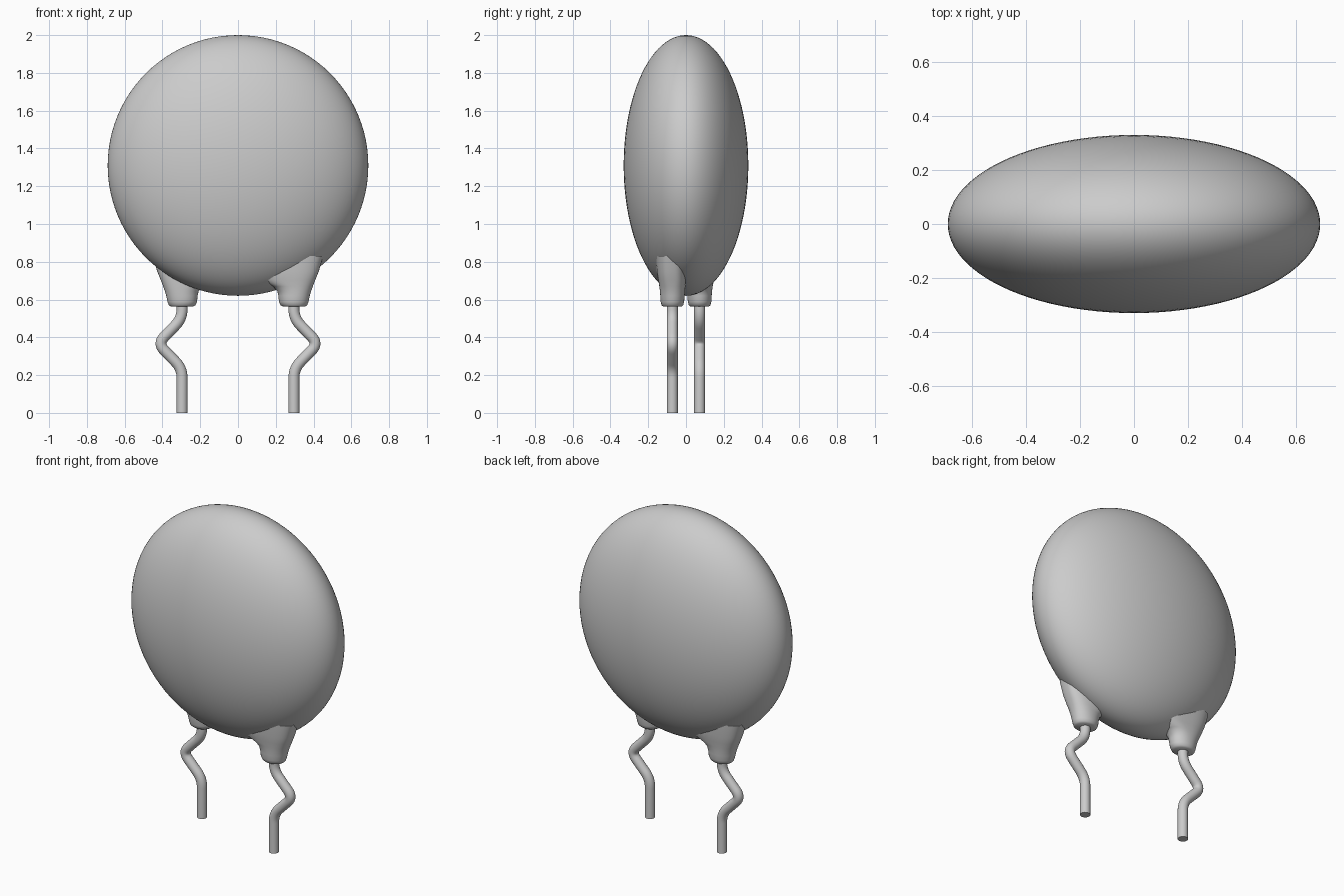
import bpy, bmesh, math
from mathutils import Vector, Matrix

if "Cube" in bpy.data.objects:
    bpy.data.objects.remove(bpy.data.objects["Cube"])

grey = bpy.data.materials.new("plain grey")
grey.diffuse_color = (0.6, 0.6, 0.6, 1)
grey.use_nodes = True
grey.node_tree.nodes["Principled BSDF"].inputs["Base Color"].default_value = grey.diffuse_color


def make(name, bm, angle=40):
    bmesh.ops.recalc_face_normals(bm, faces=bm.faces)
    me = bpy.data.meshes.new(name)
    bm.to_mesh(me)
    bm.free()
    ob = bpy.data.objects.new(name, me)
    bpy.context.collection.objects.link(ob)
    me.materials.append(grey)
    bpy.ops.object.select_all(action='DESELECT')
    ob.select_set(True)
    bpy.context.view_layer.objects.active = ob
    bpy.ops.object.shade_smooth_by_angle(angle=math.radians(angle))
    return ob


def loft(rings):
    # skin a stack of closed rings and cap both ends
    bm = bmesh.new()
    loops = [[bm.verts.new(p) for p in r] for r in rings]
    for a, b in zip(loops, loops[1:]):
        for i in range(len(a)):
            j = (i + 1) % len(a)
            bm.faces.new((a[i], a[j], b[j], b[i]))
    bm.faces.new(loops[0])
    bm.faces.new(loops[-1])
    return bm


def rounded_path(corners, cut, steps=8):
    # replace each inner corner with a short quadratic arc
    pts = [corners[0]]
    for p, c, n in zip(corners, corners[1:], corners[2:]):
        a = c + (p - c).normalized() * cut
        b = c + (n - c).normalized() * cut
        for i in range(steps + 1):
            t = i / steps
            pts.append(a * (1 - t) ** 2 + c * 2 * t * (1 - t) + b * t * t)
    return pts + [corners[-1]]


# lens-shaped body
bm = bmesh.new()
bmesh.ops.create_uvsphere(bm, u_segments=96, v_segments=48, radius=1)
bmesh.ops.transform(bm, verts=bm.verts, matrix=Matrix.Translation((0, 0, 1.31))
                    @ Matrix.Diagonal((0.69, 0.33, 0.69, 1)))
make("body", bm)

# collar sections: z, x min, x max, y min, y max, squareness
SECTIONS = [
    (0.562, 0.240, 0.355, -0.120, -0.025, 2.0),
    (0.570, 0.226, 0.366, -0.129, -0.015, 2.0),
    (0.588, 0.217, 0.373, -0.134, -0.010, 2.0),
    (0.620, 0.214, 0.380, -0.136, -0.007, 2.1),
    (0.645, 0.208, 0.387, -0.138, -0.005, 2.2),
    (0.670, 0.185, 0.396, -0.141, -0.003, 2.4),
    (0.705, 0.115, 0.410, -0.148, 0.000, 2.8),
    (0.750, 0.090, 0.428, -0.155, 0.002, 2.8),
    (0.830, 0.080, 0.452, -0.160, 0.004, 2.8),
]


def section(z, x0, x1, y0, y1, n, count=48):
    ring = []
    for i in range(count):
        a = 2 * math.pi * i / count
        c, s = math.cos(a), math.sin(a)
        ring.append(((x0 + x1) / 2 + (x1 - x0) / 2 * math.copysign(abs(c) ** (2 / n), c),
                     (y0 + y1) / 2 + (y1 - y0) / 2 * math.copysign(abs(s) ** (2 / n), s), z))
    return ring


# centre line of the kinked wire
WIRE = rounded_path([Vector(p) for p in (
    (0.296, -0.072, 0), (0.296, -0.072, 0.235), (0.425, -0.072, 0.367),
    (0.296, -0.072, 0.50), (0.296, -0.072, 0.64))], 0.05)


def wire_rings(radius=0.029, count=24):
    rings = []
    for i, p in enumerate(WIRE):
        d = (WIRE[min(i + 1, len(WIRE) - 1)] - WIRE[max(i - 1, 0)]).normalized()
        if i == 0:
            d = Vector((0, 0, 1))
        side = Vector((0, 1, 0))
        other = side.cross(d)
        rings.append([p + radius * (side * math.cos(2 * math.pi * k / count)
                                    + other * math.sin(2 * math.pi * k / count))
                      for k in range(count)])
    return rings


# the two legs are half-turn copies of each other
for label, turn in (("right", 0), ("left", math.pi)):
    spin = Matrix.Rotation(turn, 4, 'Z')
    for part, rings in (("collar", [section(*s) for s in SECTIONS]),
                        ("wire", wire_rings())):
        bm = loft(rings)
        bmesh.ops.transform(bm, verts=bm.verts, matrix=spin)
        make(label + "_" + part, bm, 50)
